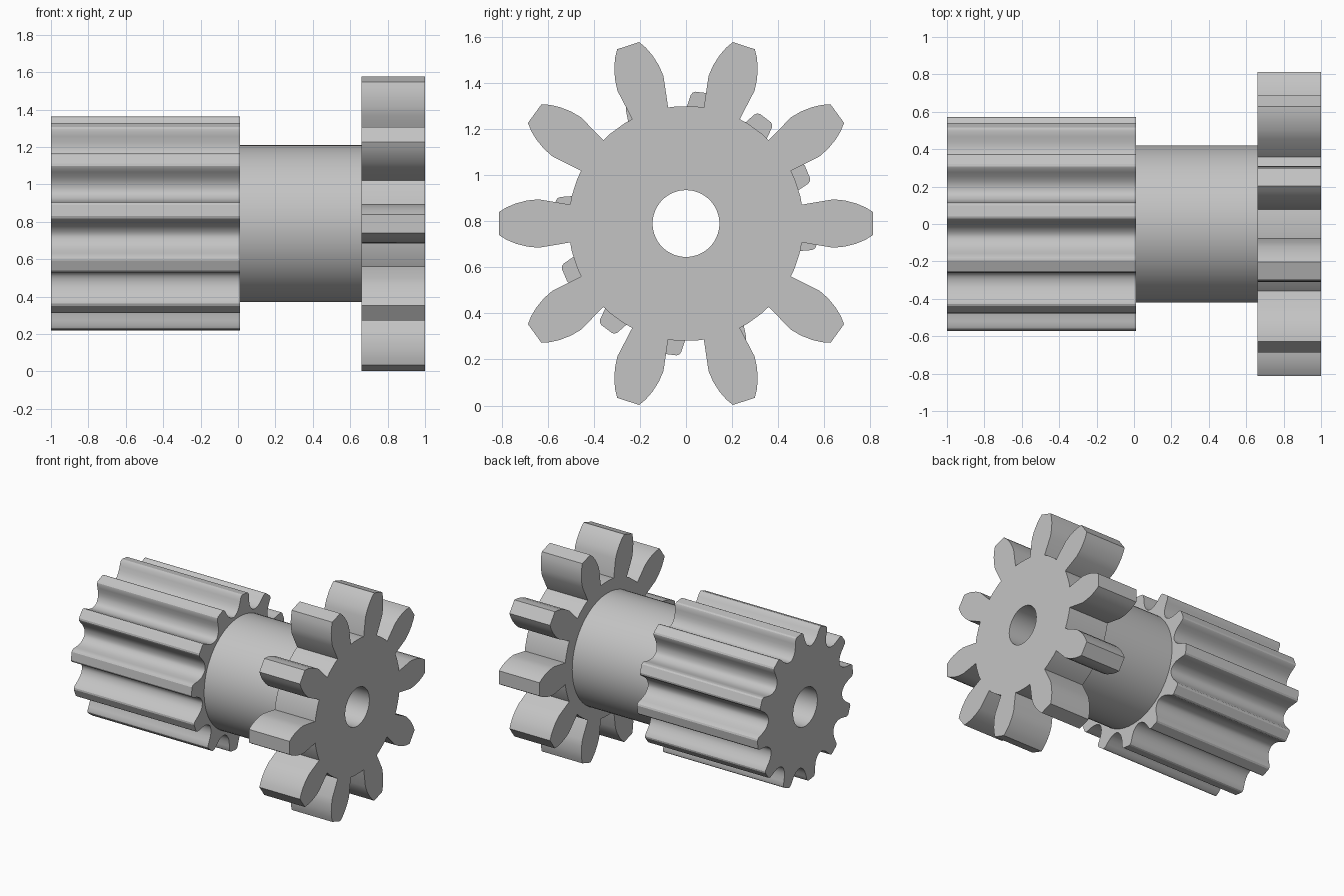
import bpy, bmesh, math

cube = bpy.data.objects.get("Cube")
if cube:
    bpy.data.objects.remove(cube, do_unlink=True)

AXIS_Z = 0.79
BORE_RADIUS = 0.145

grey = bpy.data.materials.new("plain_grey")
grey.use_nodes = True
colour = (0.55, 0.55, 0.55, 1)
grey.diffuse_color = colour
grey.node_tree.nodes["Principled BSDF"].inputs["Base Color"].default_value = colour


def circle(radius, count):
    return [(radius * math.cos(math.tau * i / count),
             radius * math.sin(math.tau * i / count)) for i in range(count)]


def gear_outline(half_tooth, teeth, phase):
    """Mirror half a tooth (distance from axis, half width), then repeat it."""
    tooth = [(r, -w) for r, w in reversed(half_tooth)]
    tooth += [(r, w) for r, w in half_tooth]
    points = []
    for i in range(teeth):
        a = math.radians(phase) + math.tau * i / teeth
        c, s = math.cos(a), math.sin(a)
        points += [(r * c - w * s, r * s + w * c) for r, w in tooth]
    return points


def bored_prism(name, outline, x0, x1):
    """Fill between an outline and the bore, then extrude along x."""
    bm = bmesh.new()
    edges = []
    for loop in (outline, circle(BORE_RADIUS, 64)):
        verts = [bm.verts.new((x0, y, z + AXIS_Z)) for y, z in loop]
        edges += [bm.edges.new((v, verts[i - 1])) for i, v in enumerate(verts)]
    bmesh.ops.triangle_fill(bm, use_beauty=True, edges=edges)
    result = bmesh.ops.extrude_face_region(bm, geom=bm.faces[:], use_keep_orig=True)
    moved = [g for g in result["geom"] if isinstance(g, bmesh.types.BMVert)]
    bmesh.ops.translate(bm, vec=(x1 - x0, 0, 0), verts=moved)
    bmesh.ops.recalc_face_normals(bm, faces=bm.faces[:])
    mesh = bpy.data.meshes.new(name)
    bm.to_mesh(mesh)
    bm.free()
    mesh.materials.append(grey)
    obj = bpy.data.objects.new(name, mesh)
    bpy.context.collection.objects.link(obj)
    bpy.ops.object.select_all(action="DESELECT")
    obj.select_set(True)
    bpy.context.view_layer.objects.active = obj
    bpy.ops.object.shade_smooth_by_angle(angle=math.radians(28))
    return obj


# Wide gear with ten leaf-shaped teeth
wide_tooth = [(0.812, 0.05), (0.78, 0.07), (0.74, 0.087), (0.69, 0.1),
              (0.64, 0.105), (0.503, 0.082), (0.496, 0.12)]
bored_prism("wide_gear", gear_outline(wide_tooth, 10, 0), 0.66, 1.0)

# Long pinion with twelve rounded teeth
pinion_tooth = [(0.573, 0.03), (0.567, 0.041), (0.555, 0.048), (0.53, 0.053),
                (0.5, 0.059), (0.475, 0.068), (0.455, 0.08), (0.441, 0.095),
                (0.432, 0.108)]
bored_prism("pinion", gear_outline(pinion_tooth, 12, 23), -1.0, 0.01)

# Round hub joining the two gears
bored_prism("hub", circle(0.42, 64), 0.01, 0.66)
